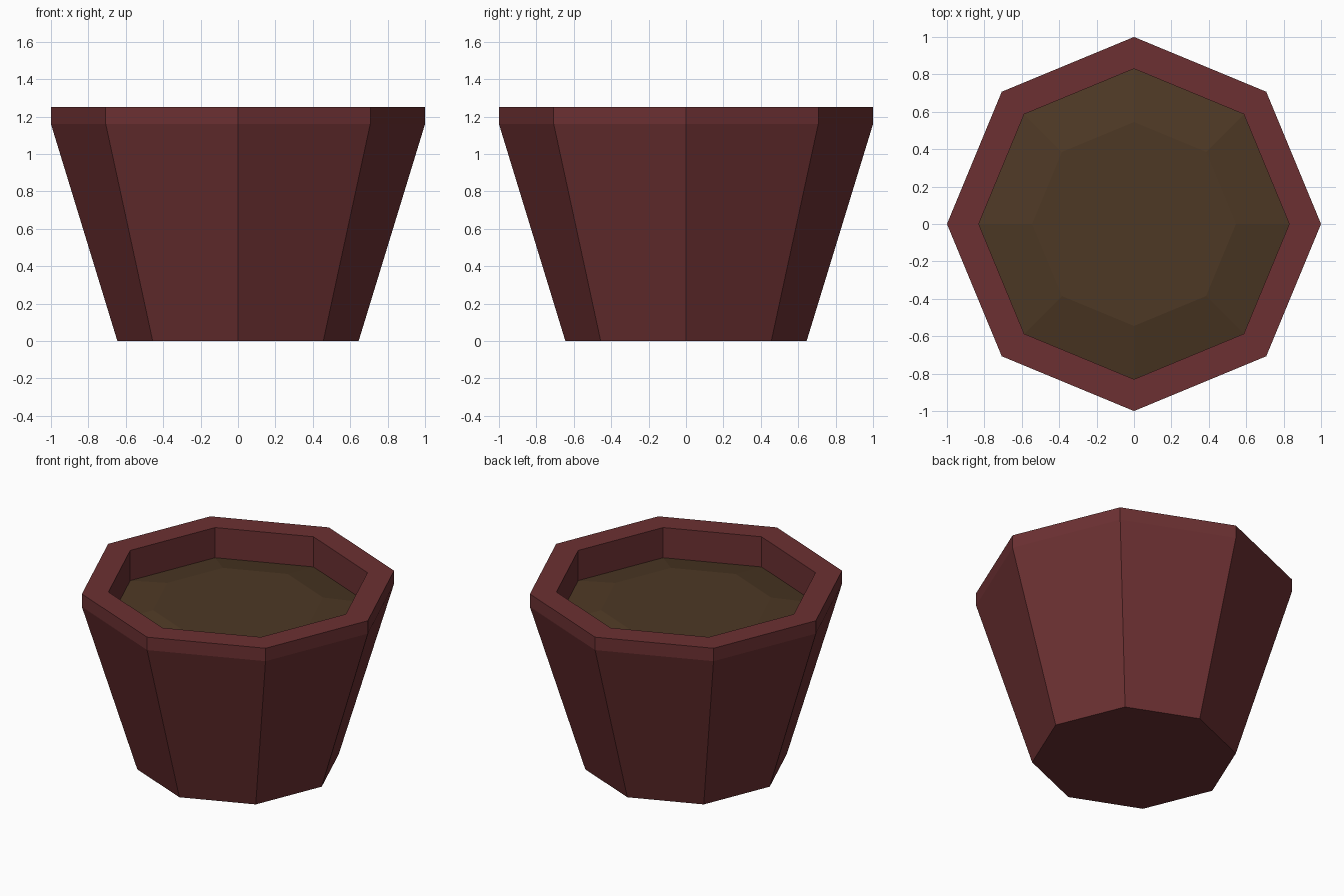
import bpy, bmesh, math

if "Cube" in bpy.data.objects:
    bpy.data.objects.remove(bpy.data.objects["Cube"])

SIDES = 8


def material(name, rgb):
    m = bpy.data.materials.new(name)
    m.diffuse_color = (*rgb, 1)
    m.use_nodes = True
    m.node_tree.nodes["Principled BSDF"].inputs["Base Color"].default_value = m.diffuse_color
    return m


def lathe(name, profile, mat):
    """Octagonal rings from (radius, z) points, capped at both ends."""
    bm = bmesh.new()
    rings = []
    for r, z in profile:
        rings.append([bm.verts.new((r * math.cos(math.tau * i / SIDES),
                                    r * math.sin(math.tau * i / SIDES), z))
                      for i in range(SIDES)])
    for a, b in zip(rings, rings[1:]):
        for i in range(SIDES):
            j = (i + 1) % SIDES
            bm.faces.new((a[i], a[j], b[j], b[i]))
    bm.faces.new(rings[0][::-1])
    bm.faces.new(rings[-1])
    bmesh.ops.recalc_face_normals(bm, faces=bm.faces)
    mesh = bpy.data.meshes.new(name)
    bm.to_mesh(mesh)
    bm.free()
    mesh.materials.append(mat)
    obj = bpy.data.objects.new(name, mesh)
    bpy.context.collection.objects.link(obj)
    return obj


red_clay = material("red_clay", (0.15, 0.03, 0.032))
brown_soil = material("brown_soil", (0.075, 0.040, 0.018))

# Tapered pot with a straight lip and a recessed opening
lathe("pot", [(0.645, 0), (1.0, 1.16), (1.0, 1.25), (0.83, 1.25), (0.83, 1.02)], red_clay)

# Slightly mounded soil with a flat top
lathe("soil", [(0.83, 1.03), (0.83, 1.04), (0.545, 1.10)], brown_soil)
